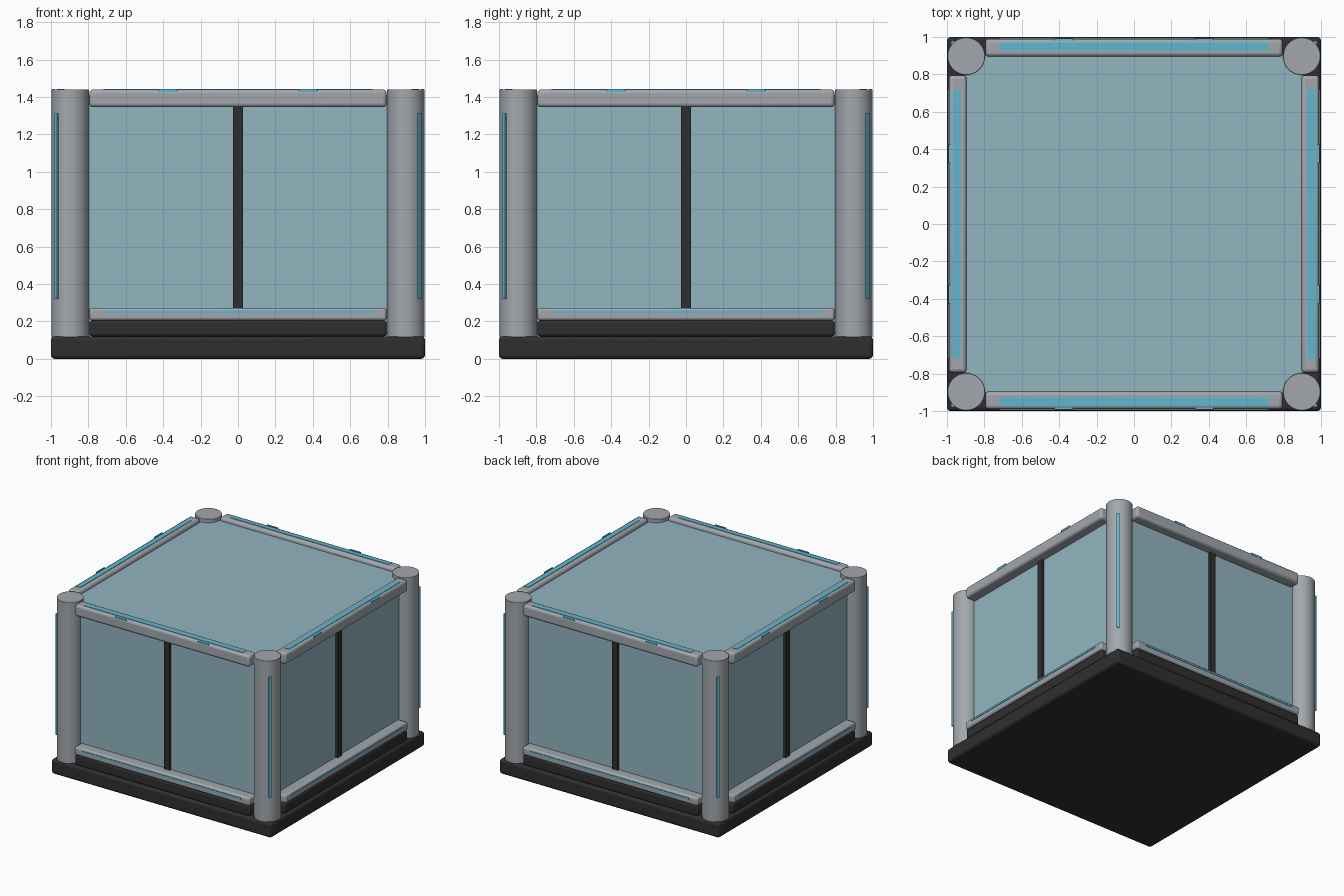
import bpy
from math import pi
from mathutils import Matrix, Vector

old = bpy.data.objects.get("Cube")
if old:
    bpy.data.objects.remove(old, do_unlink=True)


def material(name, rgb):
    m = bpy.data.materials.new(name)
    m.use_nodes = True
    colour = (*rgb, 1)
    m.diffuse_color = colour
    m.node_tree.nodes["Principled BSDF"].inputs["Base Color"].default_value = colour
    return m


GREY = material("brushed grey", (0.36, 0.39, 0.42))
DARK = material("dark charcoal", (0.028, 0.028, 0.028))
GLASS = material("pale blue glass", (0.29, 0.46, 0.53))
CYAN = material("cyan light", (0.11, 0.48, 0.65))


def finish(obj, name, mat, turn, bevel):
    obj.name = name
    obj.data.materials.append(mat)
    obj.matrix_world = Matrix.Rotation(turn, 4, "Z") @ obj.matrix_world
    if bevel:
        mod = obj.modifiers.new("rounded edges", "BEVEL")
        mod.width = bevel
        mod.segments = 3
    bpy.ops.object.shade_smooth_by_angle(angle=pi / 6)
    return obj


def box(name, low, high, mat, turn=0, bevel=0):
    """Box between two corners, then swung around the model's vertical axis."""
    low, high = Vector(low), Vector(high)
    bpy.ops.mesh.primitive_cube_add(size=1)
    obj = bpy.context.object
    size = high - low
    obj.data.transform(Matrix.Diagonal((*size, 1)))
    obj.matrix_world = Matrix.Translation((low + high) / 2)
    return finish(obj, name, mat, turn, bevel)


# Plinth and roof pane
box("base", (-1, -1, 0), (1, 1, 0.12), DARK, bevel=0.02)
box("roof_glass", (-0.9, -0.9, 1.39), (0.9, 0.9, 1.41), GLASS)

# Four identical walls, each built facing the front and then turned
for i, side in enumerate(("front", "left", "back", "right")):
    a = i * pi / 2
    box(side + "_sill", (-0.795, -0.985, 0.12), (0.795, -0.89, 0.205), DARK, a, 0.015)
    box(side + "_lower_rail", (-0.795, -0.99, 0.205), (0.795, -0.895, 0.272), GREY, a, 0.015)
    box(side + "_lower_light", (-0.72, -0.994, 0.245), (0.72, -0.985, 0.257), CYAN, a)
    box(side + "_glass", (-0.9, -0.905, 0.12), (0.9, -0.885, 1.4), GLASS, a)
    box(side + "_mullion", (-0.026, -0.925, 0.25), (0.026, -0.88, 1.36), DARK, a)
    box(side + "_upper_rail", (-0.795, -0.99, 1.345), (0.795, -0.895, 1.44), GREY, a, 0.02)
    box(side + "_upper_light", (-0.72, -0.968, 1.434), (0.72, -0.928, 1.443), CYAN, a)
    # Small marker lights along the outer top edge
    for x in (-0.375, 0.375):
        box(side + "_marker_light", (x - 0.05, -0.991, 1.425), (x + 0.05, -0.982, 1.441), CYAN, a)

    # Corner column with a light strip on its outward diagonal
    bpy.ops.mesh.primitive_cylinder_add(vertices=48, radius=0.1, depth=1.325,
                                        location=(-0.897, -0.897, 0.7775))
    finish(bpy.context.object, side + "_corner_column", GREY, a, 0.003)
    r = 0.897 * 2 ** 0.5 + 0.1
    box(side + "_column_light", (-0.01, -r - 0.01, 0.32), (0.01, -r + 0.01, 1.31),
        CYAN, a - pi / 4)
